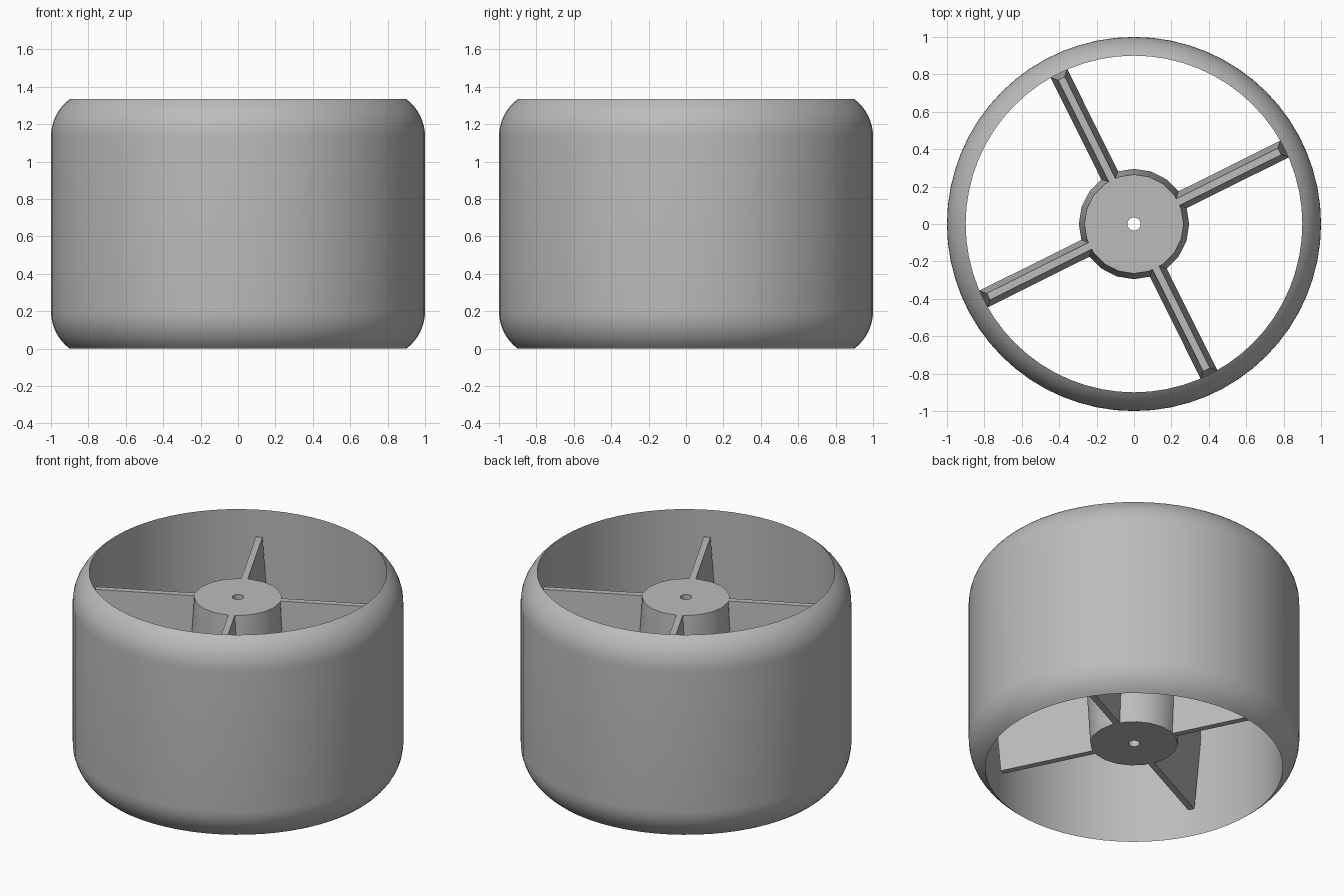
import bpy, bmesh
from math import sin, cos, pi, radians, atan

cube = bpy.data.objects.get("Cube")
if cube:
    bpy.data.objects.remove(cube)

HEIGHT, MID = 1.334, 0.667
HUB_LOW, HUB_TOP = 0.167, 1.167
DRAFT = 0.03          # hub and spokes narrow towards both faces
RIM_INNER = 0.9

grey = bpy.data.materials.new("plain grey")
grey.use_nodes = True
colour = (0.5, 0.5, 0.5, 1)
grey.diffuse_color = colour
grey.node_tree.nodes["Principled BSDF"].inputs["Base Color"].default_value = colour


def finish(name, bm, smooth=True):
    bmesh.ops.recalc_face_normals(bm, faces=bm.faces[:])
    mesh = bpy.data.meshes.new(name)
    bm.to_mesh(mesh)
    bm.free()
    mesh.materials.append(grey)
    obj = bpy.data.objects.new(name, mesh)
    bpy.context.collection.objects.link(obj)
    if smooth:
        bpy.ops.object.select_all(action="DESELECT")
        obj.select_set(True)
        bpy.context.view_layer.objects.active = obj
        bpy.ops.object.shade_smooth_by_angle(angle=radians(30))
    return obj


def lathe(name, profile, sides):
    """Spin a closed (radius, z) profile into a ring."""
    bm = bmesh.new()
    rings = [[bm.verts.new((r * cos(2 * pi * i / sides), r * sin(2 * pi * i / sides), z))
              for r, z in profile] for i in range(sides)]
    n = len(profile)
    for i in range(sides):
        a, b = rings[i], rings[(i + 1) % sides]
        for j in range(n):
            k = (j + 1) % n
            bm.faces.new((a[j], b[j], b[k], a[k]))
    return finish(name, bm)


# Outer shell: straight bore, rounded shoulders
ROUND, SWEEP, STEPS = 0.25, 2 * atan(0.5), 8
shoulder = []
for s in range(STEPS + 1):
    t = SWEEP * s / STEPS
    shoulder.append((1 - ROUND * (1 - cos(t)), HEIGHT - 0.2 + ROUND * sin(t)))
lower = [(r, HEIGHT - z) for r, z in reversed(shoulder)]
lathe("wheel_shell", lower + shoulder, 64)

# Hub with a through bore
lathe("hub", [(0.035, HUB_LOW), (0.295 - DRAFT, HUB_LOW), (0.295, MID),
              (0.295 - DRAFT, HUB_TOP), (0.035, HUB_TOP)], 20)


# Four spokes, thickest at mid height
def spoke(name, angle):
    bm = bmesh.new()
    loops = []
    for z, cut in ((HUB_LOW, DRAFT), (MID, 0), (HUB_TOP, DRAFT)):
        w, end = 0.05 - cut, RIM_INNER - cut
        loops.append([bm.verts.new((x, y, z)) for x, y in
                      ((0.25, -w), (end, -w), (end, w), (0.25, w))])
    bm.faces.new(loops[0])
    bm.faces.new(loops[-1])
    for a, b in zip(loops, loops[1:]):
        for i in range(4):
            j = (i + 1) % 4
            bm.faces.new((a[i], a[j], b[j], b[i]))
    finish(name, bm, smooth=False).rotation_euler.z = angle


for i in range(4):
    spoke(f"spoke_{i + 1}", radians(26.5 + 90 * i))
